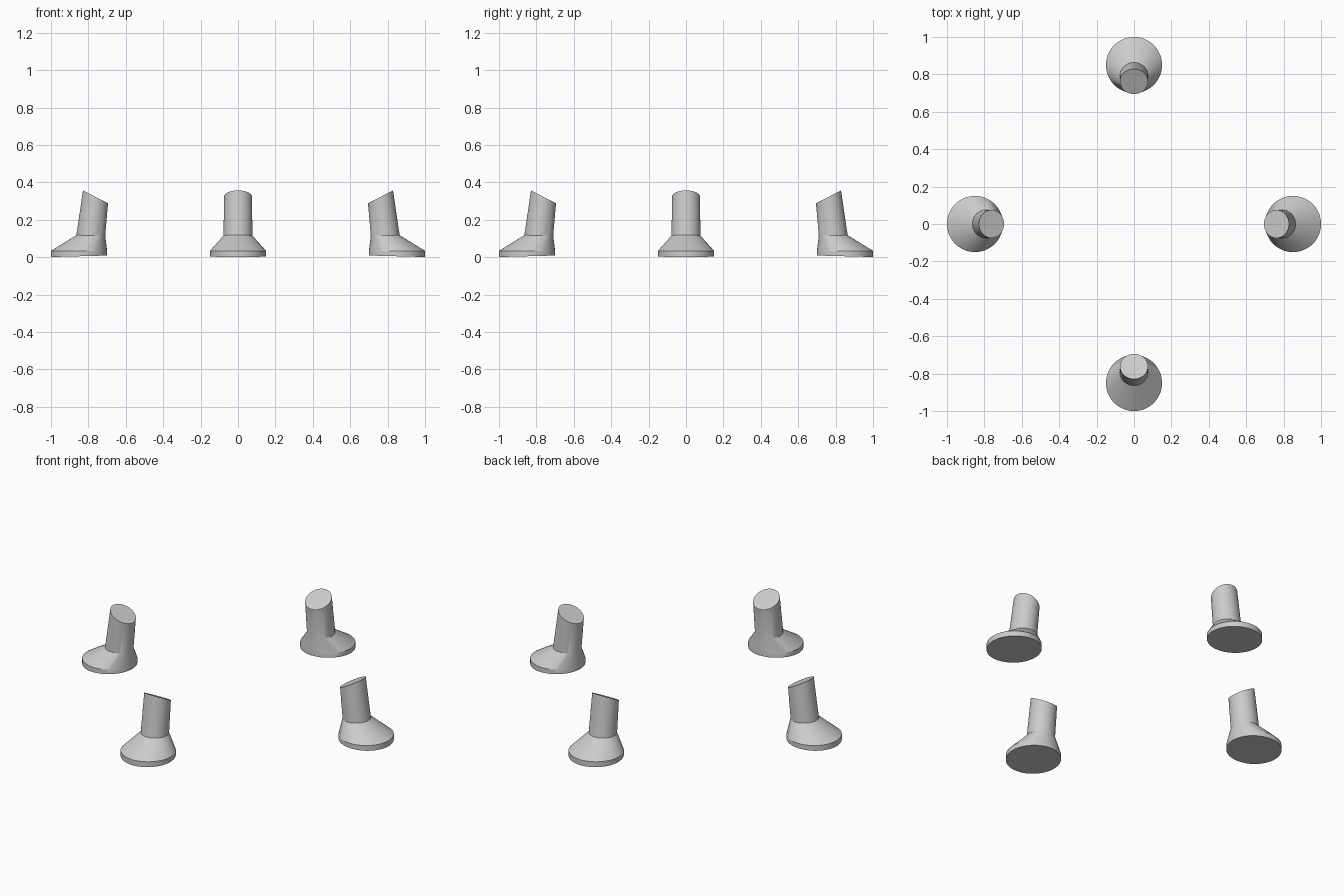
import bpy, bmesh
from math import sin, cos, pi, radians
from mathutils import Matrix

if "Cube" in bpy.data.objects:
    bpy.data.objects.remove(bpy.data.objects["Cube"])

SEG = 64
# Sections of a foot on +x: centre x, x radius, y radius, inner z, outer z
SECTIONS = [
    (0.85, 0.15, 0.15, 0.009, 0.001),    # sole
    (0.85, 0.15, 0.15, 0.034, 0.034),    # top of the rim
    (0.787, 0.077, 0.077, 0.114, 0.118), # ankle, offset inward
    (0.762, 0.067, 0.075, 0.288, 0.357), # slanted cut of the leaning post
]


def make_foot(name, angle):
    bm = bmesh.new()
    rings = []
    for cx, rx, ry, zi, zo in SECTIONS:
        ring = []
        for i in range(SEG):
            a = 2 * pi * i / SEG
            z = (zi + zo) / 2 + (zo - zi) / 2 * cos(a)
            ring.append(bm.verts.new((cx + rx * cos(a), ry * sin(a), z)))
        rings.append(ring)
    # Skin between the sections
    for lo, hi in zip(rings, rings[1:]):
        for i in range(SEG):
            j = (i + 1) % SEG
            bm.faces.new((lo[i], lo[j], hi[j], hi[i]))
    # Sole and top cap
    bm.faces.new(rings[0][::-1])
    bm.faces.new(rings[-1])
    bm.transform(Matrix.Rotation(angle, 4, 'Z'))
    mesh = bpy.data.meshes.new(name)
    bm.to_mesh(mesh)
    bm.free()
    obj = bpy.data.objects.new(name, mesh)
    bpy.context.collection.objects.link(obj)
    bpy.ops.object.select_all(action='DESELECT')
    obj.select_set(True)
    bpy.context.view_layer.objects.active = obj
    bpy.ops.object.shade_smooth_by_angle(angle=radians(25))


# Four feet around the centre
for k, side in enumerate(("right", "back", "left", "front")):
    make_foot(side + "_foot", k * pi / 2)
